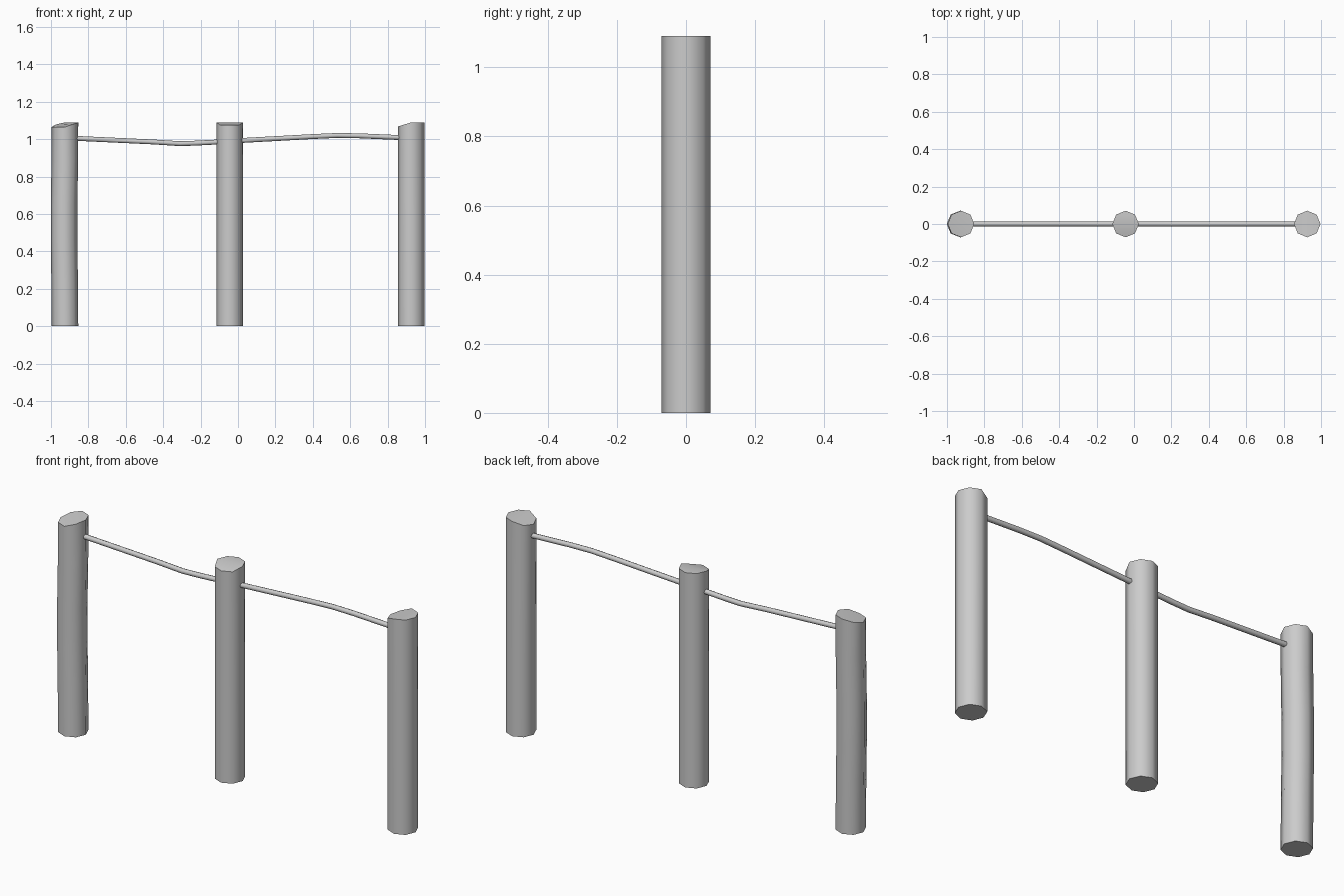
import bpy, bmesh
from math import cos, sin, pi, radians

if "Cube" in bpy.data.objects:
    bpy.data.objects.remove(bpy.data.objects["Cube"])


def finish(name, bm, angle=50):
    bmesh.ops.recalc_face_normals(bm, faces=bm.faces)
    mesh = bpy.data.meshes.new(name)
    bm.to_mesh(mesh)
    bm.free()
    obj = bpy.data.objects.new(name, mesh)
    bpy.context.collection.objects.link(obj)
    bpy.ops.object.select_all(action='DESELECT')
    bpy.context.view_layer.objects.active = obj
    obj.select_set(True)
    bpy.ops.object.shade_smooth_by_angle(angle=radians(angle))
    return obj


def loft(bm, rings):
    """Skin between successive eight-sided rings and return the vertex rings."""
    rows = [[bm.verts.new(p) for p in ring] for ring in rings]
    for a, b in zip(rows, rows[1:]):
        for i in range(8):
            j = (i + 1) % 8
            bm.faces.new((a[i], a[j], b[j], b[i]))
    bm.faces.new(rows[0][::-1])
    return rows


def post(name, x, drops, split, sway=()):
    """Octagonal post; drops lowers top corners, split is the crease across the top."""
    levels = [(0, 0), *sway, (1.09, 0)]
    rings = [[(x + dx + 0.071 * cos(i * pi / 4), 0.071 * sin(i * pi / 4),
               z - (drops.get(i, 0) if z > 1 else 0)) for i in range(8)]
             for z, dx in levels]
    bm = bmesh.new()
    top = loft(bm, rings)[-1]
    a, b = split
    n = (b - a) % 8
    bm.faces.new([top[(a + k) % 8] for k in range(n + 1)])
    bm.faces.new([top[(b + k) % 8] for k in range(8 - n + 1)])
    return finish(name, bm)


def rail(name, path, r=0.013):
    """Thin rail following a bent path in x and z."""
    rings = [[(x, r * cos(i * pi / 4), z + r * sin(i * pi / 4)) for i in range(8)]
             for x, z in path]
    bm = bmesh.new()
    last = loft(bm, rings)[-1]
    bm.faces.new(last)
    return finish(name, bm)


# Posts with roughly cut tops (corner 0 is +x, 2 is back, 4 is -x, 6 is front)
post("left_post", -0.925, {3: 0.012, 4: 0.025, 5: 0.025, 6: 0.025, 7: 0.008}, (3, 7),
     sway=((0.25, -0.002), (0.45, -0.005), (0.65, -0.005), (0.88, -0.001)))
post("middle_post", -0.045, {5: 0.015, 6: 0.015, 7: 0.015}, (4, 0))
post("right_post", 0.926, {3: 0.016, 4: 0.022, 5: 0.016}, (2, 6))

# Bent rails between the posts
rail("left_rail", [(-0.88, 1.005), (-0.45, 0.985), (-0.31, 0.976),
                   (-0.22, 0.979), (-0.09, 0.986)])
rail("right_rail", [(0.0, 0.992), (0.4, 1.014), (0.53, 1.02),
                    (0.65, 1.018), (0.88, 1.008)])
